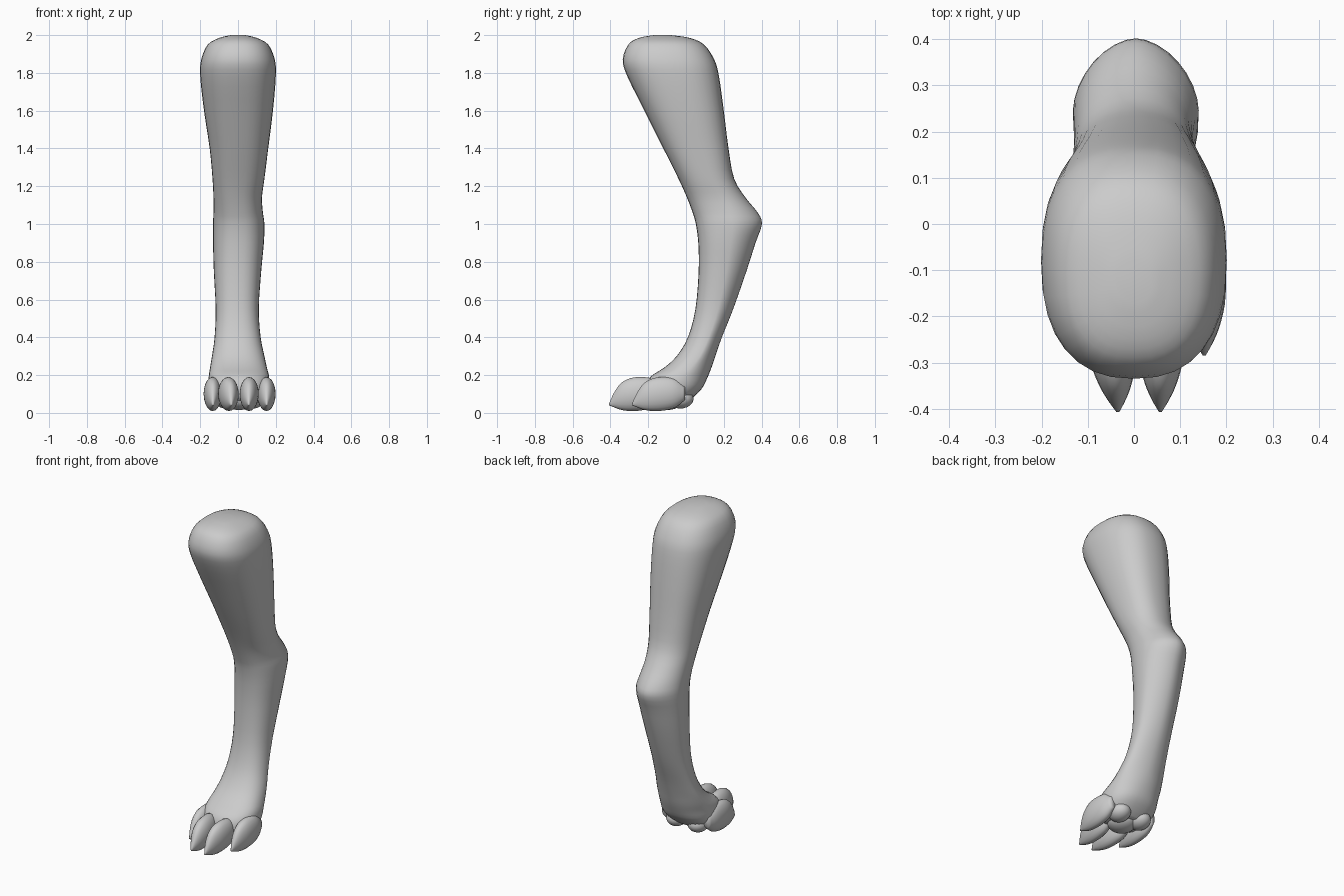
import bpy, bmesh, math
from mathutils import Vector

if "Cube" in bpy.data.objects:
    bpy.data.objects.remove(bpy.data.objects["Cube"])


def spread(rows, steps):
    """Catmull-Rom smoothing of a table of section values."""
    out = []
    for i in range(len(rows) - 1):
        quad = (rows[max(i - 1, 0)], rows[i], rows[i + 1], rows[min(i + 2, len(rows) - 1)])
        for s in range(steps):
            t = s / steps
            out.append([0.5 * (2 * b + (c - a) * t + (2 * a - 5 * b + 4 * c - d) * t * t
                               + (3 * b - a - 3 * c + d) * t ** 3) for a, b, c, d in zip(*quad)])
    out.append(list(rows[-1]))
    return out


def power(v, n):
    return math.copysign(abs(v) ** (2 / n), v)


def loft(name, rings):
    """Skin a list of closed rings and cap both ends."""
    bm = bmesh.new()
    loops = [[bm.verts.new(p) for p in ring] for ring in rings]
    n = len(loops[0])
    for a, b in zip(loops, loops[1:]):
        for i in range(n):
            bm.faces.new((a[i], a[(i + 1) % n], b[(i + 1) % n], b[i]))
    bm.faces.new(loops[0])
    bm.faces.new(loops[-1])
    bmesh.ops.recalc_face_normals(bm, faces=bm.faces)
    for f in bm.faces:
        f.smooth = True
    mesh = bpy.data.meshes.new(name)
    bm.to_mesh(mesh)
    bm.free()
    ob = bpy.data.objects.new(name, mesh)
    bpy.context.collection.objects.link(ob)
    return ob


# Leg: height, front y, back y, left x, right x
sections = [
    (2.00, -0.17, -0.08, -0.04, 0.04),
    (1.985, -0.25, 0.02, -0.10, 0.10),
    (1.95, -0.305, 0.095, -0.16, 0.16),
    (1.87, -0.335, 0.15, -0.195, 0.195),
    (1.78, -0.31, 0.175, -0.20, 0.20),
    (1.60, -0.22, 0.20, -0.18, 0.185),
    (1.40, -0.12, 0.225, -0.15, 0.16),
    (1.24, -0.04, 0.255, -0.135, 0.14),
    (1.14, 0.005, 0.315, -0.13, 0.127),
    (1.06, 0.035, 0.38, -0.13, 0.132),
    (1.00, 0.052, 0.402, -0.132, 0.14),
    (0.90, 0.065, 0.368, -0.132, 0.137),
    (0.75, 0.067, 0.32, -0.128, 0.123),
    (0.55, 0.05, 0.25, -0.118, 0.11),
    (0.40, 0.01, 0.19, -0.124, 0.12),
    (0.30, -0.05, 0.155, -0.138, 0.14),
    (0.24, -0.115, 0.135, -0.148, 0.153),
    (0.19, -0.19, 0.115, -0.155, 0.165),
    (0.13, -0.215, 0.085, -0.155, 0.165),
    (0.08, -0.20, 0.035, -0.13, 0.14),
    (0.055, -0.17, 0.0, -0.10, 0.11),
]
SIDES = 32
rings = []
for z, yf, yb, xl, xr in spread(sections, 3):
    t = min(max((1.35 - z) / 0.3, 0), 1)      # back edge sharpens below the thigh
    if z < 0.3:
        t *= max((z - 0.1) / 0.2, 0)
    n_back = 2.4 - 0.65 * t
    cx, cy = (xl + xr) / 2, (yf + yb) / 2 + 0.02 * t
    ring = []
    for i in range(SIDES):
        a = 2 * math.pi * i / SIDES
        c, s = math.cos(a), math.sin(a)
        n = n_back if s > 0 else 2.4
        ring.append((cx + (xr - xl) / 2 * power(c, n),
                     cy + ((yb - cy) if s > 0 else (cy - yf)) * power(s, n), z))
    rings.append(ring)
loft("leg", rings)

# Toes: distance behind the claw tip, bottom z, top z, half width
toe_sections = [
    (0.0, 0.040, 0.050, 0.003),
    (0.025, 0.030, 0.105, 0.018),
    (0.06, 0.017, 0.155, 0.034),
    (0.11, 0.010, 0.183, 0.047),
    (0.17, 0.013, 0.190, 0.050),
    (0.23, 0.030, 0.180, 0.042),
    (0.28, 0.070, 0.140, 0.020),
]


def toe(name, tip, root_x, scale):
    rings = []
    for d, lo, hi, w in spread(toe_sections, 3):
        x = tip[0] + (root_x - tip[0]) * d / 0.2
        rings.append([(x + w * scale * math.cos(a), tip[1] + d, (lo + hi) / 2 + (hi - lo) / 2 * math.sin(a))
                      for a in (2 * math.pi * i / 20 for i in range(20))])
    loft(name, rings)


toe("toe_outer_left", (-0.132, -0.285), -0.135, 0.95)
toe("toe_inner_left", (-0.035, -0.407), -0.055, 1.05)
toe("toe_inner_right", (0.057, -0.407), 0.06, 1.0)
toe("toe_outer_right", (0.152, -0.285), 0.15, 0.97)


# Sole pads
def pad(name, loc, size):
    bpy.ops.mesh.primitive_uv_sphere_add(segments=24, ring_count=12, location=loc)
    ob = bpy.context.object
    ob.name = name
    ob.scale = size
    bpy.ops.object.shade_smooth()


pad("pad_centre", (0.005, -0.10, 0.07), (0.085, 0.085, 0.055))
for side, x in (("left", -0.065), ("right", 0.08)):
    pad("pad_" + side, (x, -0.03, 0.075), (0.06, 0.07, 0.052))
